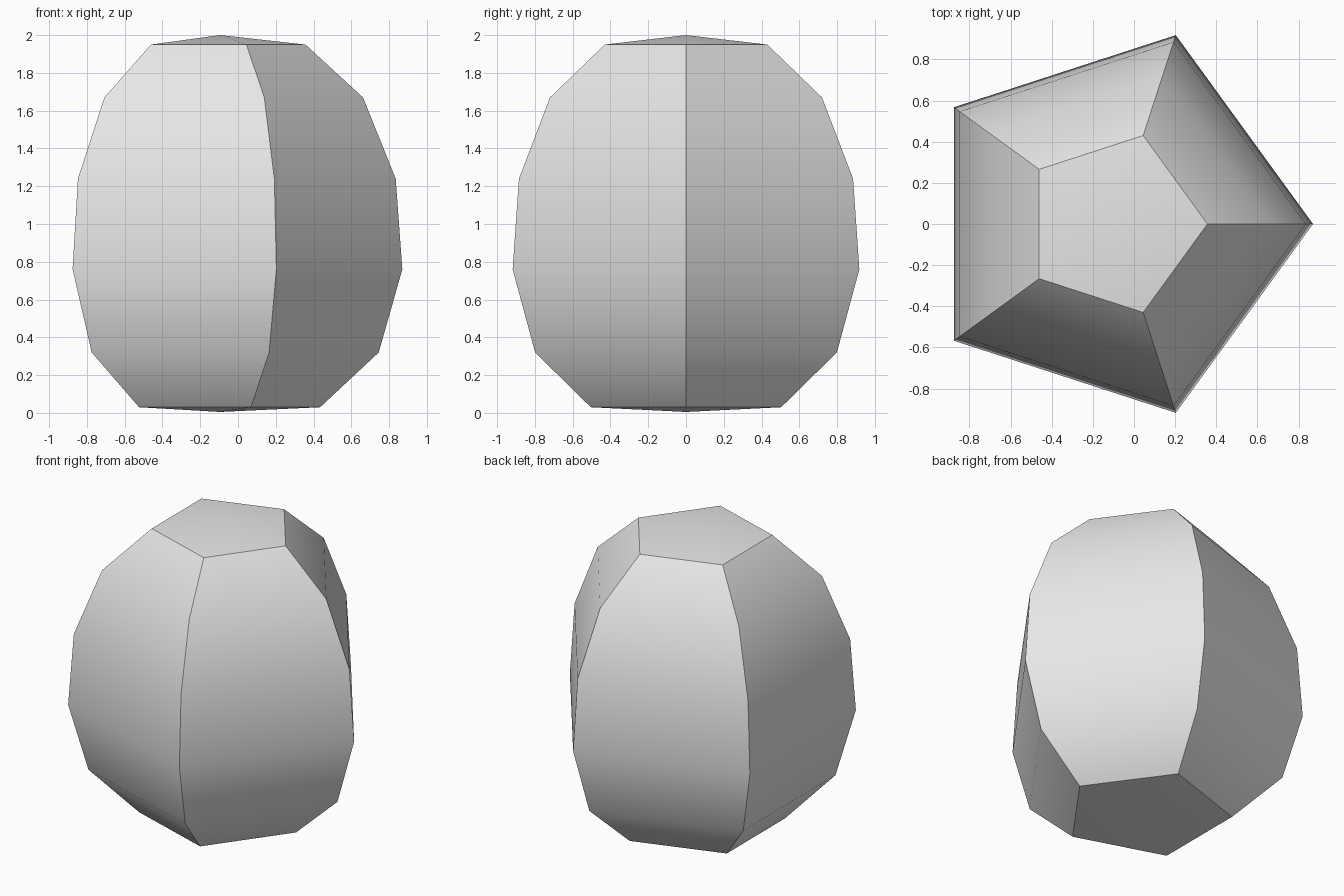
import bpy
import bmesh
from math import cos, sin, tau, radians

cube = bpy.data.objects.get("Cube")
if cube:
    bpy.data.objects.remove(cube, do_unlink=True)

SIDES = 5
CENTRE_X = -0.095
BOTTOM, TOP = 0.005, 2.0

# Radius and height of each ring, from bottom to top
PROFILE = [(0.53, 0.03), (0.84, 0.32), (0.965, 0.76),
           (0.93, 1.24), (0.757, 1.67), (0.452, 1.95)]

# Plain light grey
grey = bpy.data.materials.new("light grey")
grey.use_nodes = True
colour = (0.8, 0.8, 0.8, 1)
grey.diffuse_color = colour
grey.node_tree.nodes["Principled BSDF"].inputs["Base Color"].default_value = colour

# Five-sided rounded body
bm = bmesh.new()
rings = [[bm.verts.new((CENTRE_X + r * cos(tau * i / SIDES), r * sin(tau * i / SIDES), z))
          for i in range(SIDES)] for r, z in PROFILE]
bottom = bm.verts.new((CENTRE_X, 0, BOTTOM))
top = bm.verts.new((CENTRE_X, 0, TOP))

for i in range(SIDES):
    j = (i + 1) % SIDES
    for low, high in zip(rings, rings[1:]):
        bm.faces.new((low[i], low[j], high[j], high[i]))
    # Shallow pointed caps
    bm.faces.new((rings[0][j], rings[0][i], bottom))
    bm.faces.new((rings[-1][i], rings[-1][j], top))

bm.normal_update()
mesh = bpy.data.meshes.new("pentagonal_body")
bm.to_mesh(mesh)
bm.free()
mesh.materials.append(grey)
body = bpy.data.objects.new("pentagonal_body", mesh)
bpy.context.collection.objects.link(body)

# Smooth up each side, sharp at corners and cap rims
bpy.ops.object.select_all(action="DESELECT")
body.select_set(True)
bpy.context.view_layer.objects.active = body
bpy.ops.object.shade_smooth_by_angle(angle=radians(34))
